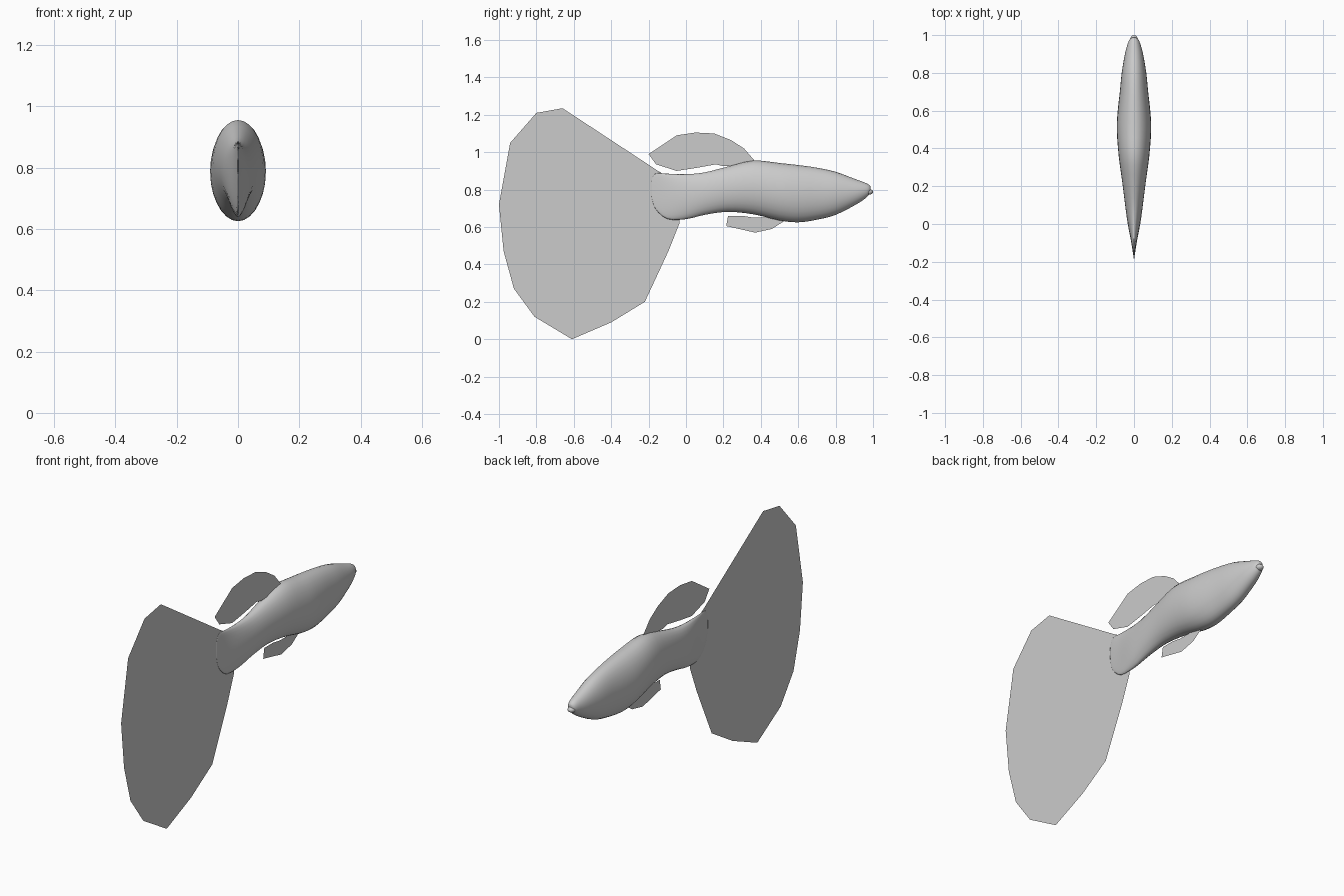
import bpy, bmesh, math

if "Cube" in bpy.data.objects:
    bpy.data.objects.remove(bpy.data.objects["Cube"])

grey = bpy.data.materials.new("plain grey")
grey.diffuse_color = (0.6, 0.6, 0.6, 1)
grey.use_nodes = True
grey.node_tree.nodes["Principled BSDF"].inputs["Base Color"].default_value = grey.diffuse_color


def add_object(name, bm):
    mesh = bpy.data.meshes.new(name)
    bm.to_mesh(mesh)
    bm.free()
    mesh.materials.append(grey)
    obj = bpy.data.objects.new(name, mesh)
    bpy.context.collection.objects.link(obj)
    return obj


def spline(a, b, c, d, t):
    return tuple(0.5 * (2 * q + (r - p) * t + (2 * p - 5 * q + 4 * r - s) * t * t
                        + (3 * q - p - 3 * r + s) * t ** 3)
                 for p, q, r, s in zip(a, b, c, d))


# Body stations from tail root to snout: y, belly z, back z, half width
stations = [
    (-0.185, 0.77, 0.84, 0.001), (-0.165, 0.70, 0.885, 0.004),
    (-0.10, 0.643, 0.885, 0.014), (0.0, 0.642, 0.882, 0.033),
    (0.10, 0.665, 0.892, 0.047), (0.22, 0.681, 0.922, 0.062),
    (0.36, 0.668, 0.955, 0.081), (0.50, 0.635, 0.942, 0.091),
    (0.60, 0.625, 0.931, 0.086), (0.70, 0.639, 0.917, 0.075),
    (0.80, 0.665, 0.895, 0.065), (0.90, 0.715, 0.858, 0.048),
    (0.955, 0.750, 0.838, 0.033), (0.978, 0.772, 0.826, 0.022),
    (0.987, 0.790, 0.815, 0.010),
]
SEG, STEPS = 28, 3
pts = [stations[0]] + stations + [stations[-1]]
path = [spline(*pts[i:i + 4], k / STEPS)
        for i in range(len(stations) - 1) for k in range(STEPS)] + [stations[-1]]

bm = bmesh.new()
rings = []
for y, low, high, half in path:
    mid, rad = (low + high) / 2, (high - low) / 2
    rings.append([bm.verts.new((half * math.cos(a), y, mid + rad * math.sin(a)))
                  for a in (2 * math.pi * s / SEG for s in range(SEG))])
for r0, r1 in zip(rings, rings[1:]):
    for s in range(SEG):
        n = (s + 1) % SEG
        bm.faces.new((r0[s], r0[n], r1[n], r1[s]))
bm.faces.new(rings[0])
bm.faces.new(rings[-1])
bmesh.ops.recalc_face_normals(bm, faces=bm.faces)
for f in bm.faces:
    f.smooth = True
add_object("body", bm)

# Lower lip
bm = bmesh.new()
bmesh.ops.create_uvsphere(bm, u_segments=16, v_segments=10, radius=1)
for v in bm.verts:
    v.co = (v.co.x * 0.021, 0.975 + v.co.y * 0.025, 0.788 + v.co.z * 0.016)
for f in bm.faces:
    f.smooth = True
add_object("lower_lip", bm)

# Flat fins lying in the middle plane, as (y, z) outlines
fins = {
    "tail_fin": [(-0.15, 0.90), (-0.66, 1.235), (-0.80, 1.21), (-0.94, 1.05),
                 (-1.0, 0.72), (-0.975, 0.47), (-0.92, 0.27), (-0.81, 0.12),
                 (-0.61, 0.0), (-0.40, 0.09), (-0.22, 0.20), (-0.15, 0.35),
                 (-0.09, 0.48), (-0.035, 0.62), (-0.03, 0.70), (-0.08, 0.86)],
    "dorsal_fin": [(-0.20, 0.99), (-0.05, 1.09), (0.05, 1.105), (0.15, 1.10),
                   (0.24, 1.065), (0.31, 1.02), (0.375, 0.945), (0.28, 0.93),
                   (0.20, 0.925), (0.16, 0.935), (0.05, 0.915), (-0.05, 0.90),
                   (-0.16, 0.935)],
    "anal_fin": [(0.215, 0.605), (0.225, 0.66), (0.30, 0.66), (0.36, 0.65),
                 (0.45, 0.65), (0.53, 0.635), (0.46, 0.59), (0.37, 0.57)],
}
for name, outline in fins.items():
    bm = bmesh.new()
    face = bm.faces.new([bm.verts.new((0, y, z)) for y, z in outline])
    face.normal_update()
    if face.normal.x < 0:
        face.normal_flip()
    bmesh.ops.triangulate(bm, faces=[face])
    add_object(name, bm)
